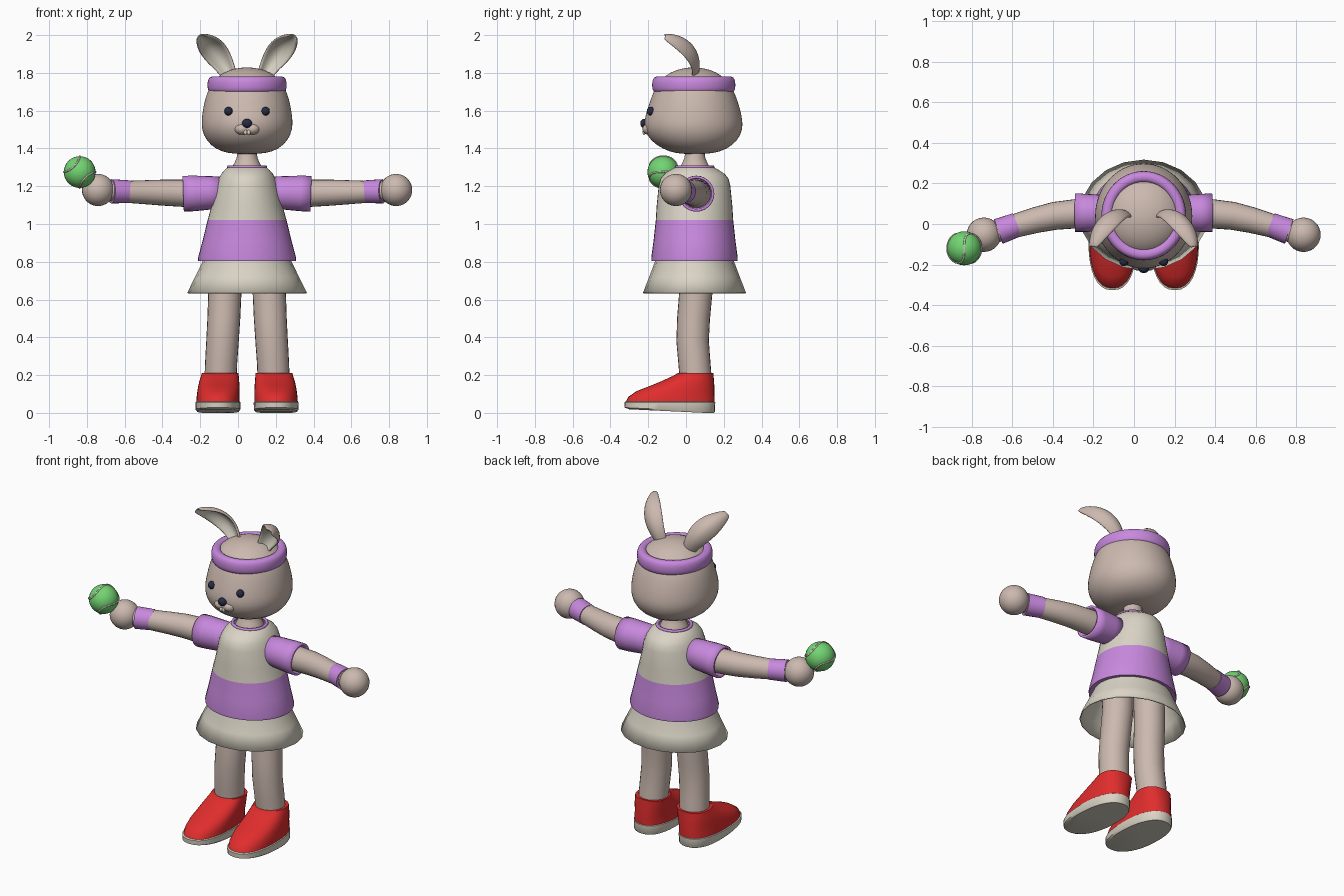
import bpy, bmesh, math
from mathutils import Vector

if "Cube" in bpy.data.objects:
    bpy.data.objects.remove(bpy.data.objects["Cube"])

CX = 0.048  # body axis; the held ball pushes the figure slightly off centre


def mat(name, r, g, b):
    m = bpy.data.materials.new(name)
    m.diffuse_color = (r, g, b, 1)
    m.use_nodes = True
    m.node_tree.nodes["Principled BSDF"].inputs["Base Color"].default_value = m.diffuse_color
    return m


FUR = mat("beige fur", .60, .485, .43)
CREAM = mat("cream", .70, .66, .56)
PURPLE = mat("purple", .58, .25, .73)
RED = mat("red", .75, .026, .026)
GREEN = mat("green", .17, .66, .17)
NAVY = mat("navy", .019, .025, .058)


def build(name, verts, faces, mats, mirror=False, subsurf=0, solid=0, angle=40, fix=True):
    me = bpy.data.meshes.new(name)
    me.from_pydata([tuple(v) for v in verts], [], faces)
    if fix:
        bm = bmesh.new()
        bm.from_mesh(me)
        bmesh.ops.recalc_face_normals(bm, faces=bm.faces)
        bm.to_mesh(me)
        bm.free()
    ob = bpy.data.objects.new(name, me)
    ob.location.x = CX
    bpy.context.collection.objects.link(ob)
    for m in mats:
        me.materials.append(m)
    bpy.ops.object.select_all(action='DESELECT')
    ob.select_set(True)
    bpy.context.view_layer.objects.active = ob
    bpy.ops.object.shade_smooth_by_angle(angle=math.radians(angle))
    if solid:
        s = ob.modifiers.new("thickness", 'SOLIDIFY')
        s.thickness = solid
        s.offset = -1
        if len(mats) > 1:
            s.material_offset = s.material_offset_rim = 1
    if subsurf:
        s = ob.modifiers.new("smooth", 'SUBSURF')
        s.levels = s.render_levels = subsurf
    if mirror:
        ob.modifiers.new("mirror", 'MIRROR')
    return ob


def loft(name, rings, mats, cap=True, closed=False, **kw):
    n, k = len(rings[0]), len(rings)
    verts = [p for r in rings for p in r]
    faces = []
    for i in range(k if closed else k - 1):
        a, b = i * n, ((i + 1) % k) * n
        faces += [(a + j, a + (j + 1) % n, b + (j + 1) % n, b + j) for j in range(n)]
    if cap and not closed:
        faces += [tuple(range(n))[::-1], tuple(range((k - 1) * n, k * n))]
    return build(name, verts, faces, mats, **kw)


def oval(z, rx, y0, y1, x=0, n=32, power=1.0):
    """Horizontal oval from y0 to y1."""
    pts = []
    for j in range(n):
        a = math.tau * j / n
        c, s = math.cos(a), math.sin(a)
        pts.append((x + rx * math.copysign(abs(c) ** power, c),
                    (y0 + y1) / 2 + (y1 - y0) / 2 * math.copysign(abs(s) ** power, s), z))
    return pts


def tube_rings(path, radii, n=24):
    p = [Vector(q) for q in path]
    rings = []
    for i, r in enumerate(radii):
        t = (p[min(i + 1, len(p) - 1)] - p[max(i - 1, 0)]).normalized()
        ref = Vector((0, 1, 0)) if abs(t.z) > .8 else Vector((0, 0, 1))
        u = t.cross(ref).normalized()
        w = u.cross(t)
        rings.append([p[i] + r * (math.cos(math.tau * j / n) * u + math.sin(math.tau * j / n) * w)
                      for j in range(n)])
    return rings


def ball(name, loc, scale, m, mirror=False):
    bm = bmesh.new()
    bmesh.ops.create_uvsphere(bm, u_segments=28, v_segments=18, radius=1)
    verts = [(v.co.x * scale[0] + loc[0], v.co.y * scale[1] + loc[1], v.co.z * scale[2] + loc[2])
             for v in bm.verts]
    faces = [tuple(v.index for v in f.verts) for f in bm.faces]
    bm.free()
    return build(name, verts, faces, [m], mirror=mirror)


# Head: z, half width, front y, back y
loft("head", [oval(*r) for r in [
    (1.37, .03, .01, .08), (1.375, .105, -.06, .15), (1.395, .165, -.12, .215),
    (1.44, .217, -.19, .275), (1.50, .242, -.222, .302), (1.55, .242, -.222, .300),
    (1.60, .236, -.208, .290), (1.66, .224, -.188, .272), (1.72, .203, -.165, .247),
    (1.77, .17, -.13, .21), (1.805, .12, -.08, .16), (1.823, .065, -.025, .105),
    (1.829, .02, .02, .06)]], [FUR], subsurf=1)

# Face
ball("eye", (.098, -.186, 1.597), (.022, .022, .023), NAVY, mirror=True)
ball("muzzle", (.026, -.19, 1.503), (.042, .04, .032), FUR, mirror=True)
ball("nose", (0, -.222, 1.533), (.026, .02, .024), NAVY)
ball("tooth", (.009, -.222, 1.485), (.009, .008, .014), CREAM, mirror=True)

# Headband: rounded strip
section = [(.0, 1.695), (.012, 1.705), (.016, 1.735), (.012, 1.77), (-.005, 1.782),
           (-.03, 1.78), (-.045, 1.765), (-.04, 1.70)]
loft("headband", [oval(z, .196 + d, -.166 - d, .248 + d) for d, z in section], [PURPLE],
     closed=True, angle=60, subsurf=1)

# Ears: cupped leaves curling forward, cream inside
path = [(-.08, .035, 1.76), (-.112, .05, 1.83), (-.15, .04, 1.885), (-.187, .01, 1.933),
        (-.222, -.045, 1.97), (-.248, -.118, 1.99)]
half = [.028, .042, .058, .062, .05, .014]
across = Vector((.82, 0, .57))
P = [Vector(q) for q in path]
verts, faces, nv = [], [], 7
for i, w in enumerate(half):
    t = (P[min(i + 1, 5)] - P[max(i - 1, 0)]).normalized()
    nrm = across.cross(t).normalized()
    for j in range(nv):
        v = 2 * j / (nv - 1) - 1
        verts.append(P[i] + across * w * v + nrm * w * .7 * (v * v - .4))
for i in range(5):
    for j in range(nv - 1):
        a = i * nv + j
        faces.append((a, a + 1, a + nv + 1, a + nv))
build("ear", verts, faces, [CREAM, FUR], mirror=True, subsurf=2, solid=.016, fix=False)

# Neck and collar
loft("neck", [oval(z, r, .047 - r, .047 + r) for z, r in
              [(1.26, .09), (1.30, .079), (1.325, .066), (1.35, .055), (1.40, .05)]], [FUR])
loft("collar", [oval(1.302 + .009 * math.sin(a), .097 + .009 * math.cos(a),
                     -.05 - .009 * math.cos(a), .142 + .009 * math.cos(a))
                for a in [math.tau * k / 8 for k in range(8)]], [PURPLE], closed=True, angle=80)

# Shirt with a wide purple lower band
YC = .045
shirt = loft("shirt", [oval(z, rx, YC - ry, YC + ry, n=40) for z, rx, ry in [
    (1.305, .085, .085), (1.302, .10, .10), (1.285, .12, .13), (1.265, .137, .16), (1.24, .15, .18),
    (1.20, .165, .19), (1.10, .187, .20), (1.02, .209, .205), (.91, .236, .217),
    (.82, .26, .229), (.805, .259, .228), (.808, .232, .205)]], [CREAM, PURPLE], cap=False)
for f in shirt.data.polygons:
    f.material_index = 1 if f.center.z < 1.02 else 0

# Skirt: open flared cone
loft("skirt", [oval(z, rx, YC - ry, YC + ry, n=20) for z, rx, ry in
               [(.83, .228, .204), (.80, .236, .21), (.72, .275, .24), (.635, .317, .273)]],
     [CREAM], cap=False, solid=.006)

# Arms, sleeves, wristbands and hands
loft("arm", tube_rings([(.13, .055, 1.16), (.24, .056, 1.16), (.34, .05, 1.163), (.44, .04, 1.166),
                        (.53, .02, 1.168), (.62, -.005, 1.17), (.70, -.03, 1.175), (.78, -.052, 1.18)],
                       [.075, .075, .072, .069, .064, .059, .055, .05]), [FUR], mirror=True)
loft("sleeve", tube_rings([(.12, .055, 1.168), (.2, .055, 1.165), (.28, .055, 1.162), (.338, .055, 1.16)],
                          [.082, .089, .094, .095]), [PURPLE], cap=False, solid=.014, mirror=True)
loft("wristband", tube_rings([(.625, -.003, 1.171), (.67, -.02, 1.172), (.718, -.037, 1.173)],
                             [.060, .062, .064]), [PURPLE], mirror=True)
ball("hand", (.789, -.053, 1.18), (.085, .085, .085), FUR, mirror=True)

# Legs
loft("leg", tube_rings([(.112, .055, .85), (.117, .053, .65), (.123, .04, .50), (.13, .035, .38),
                        (.137, .044, .27), (.141, .052, .17)],
                       [.088, .088, .087, .086, .085, .085]), [FUR], mirror=True)

# Shoes: z, half width, toe y, heel y, centre x
loft("shoe", [oval(*r, power=.85) for r in [
    (.05, .115, -.322, .152, .154), (.085, .114, -.305, .152, .153), (.115, .112, -.262, .151, .151),
    (.145, .109, -.185, .150, .149), (.17, .105, -.125, .148, .147), (.195, .10, -.07, .146, .144),
    (.212, .097, -.042, .145, .142), (.212, .086, -.03, .134, .142)]], [RED], mirror=True)
sole = loft("sole", [oval(*r, power=.85) for r in [
    (.004, .112, -.30, .148, .154), (.012, .118, -.325, .154, .154), (.056, .119, -.327, .155, .154),
    (.060, .114, -.32, .15, .154)]], [CREAM], mirror=True)
for v in sole.data.vertices:  # toe lifts a little, heel sits on the ground
    if v.co.z < .03:
        v.co.z += .02 * max(0, min(1, (.1 - v.co.y) / .42)) - .004

# Tennis ball with seam
B, R = Vector((-.838 - CX, -.12, 1.275)), .084
ball("tennis_ball", B, (R, R, R), GREEN)
seam = []
for k in range(64):
    a = math.tau * k / 64
    seam.append(B + R * Vector((.75 * math.cos(a) + .25 * math.cos(3 * a), .866 * math.sin(2 * a),
                                .75 * math.sin(a) - .25 * math.sin(3 * a))))
rings = []
for k, p in enumerate(seam):
    out = (p - B).normalized()
    side = (seam[(k + 1) % 64] - seam[k - 1]).normalized().cross(out)
    rings.append([p + .005 * (math.cos(b) * out + math.sin(b) * side)
                  for b in [math.tau * j / 6 for j in range(6)]])
loft("ball_seam", rings, [CREAM], closed=True, angle=80)
